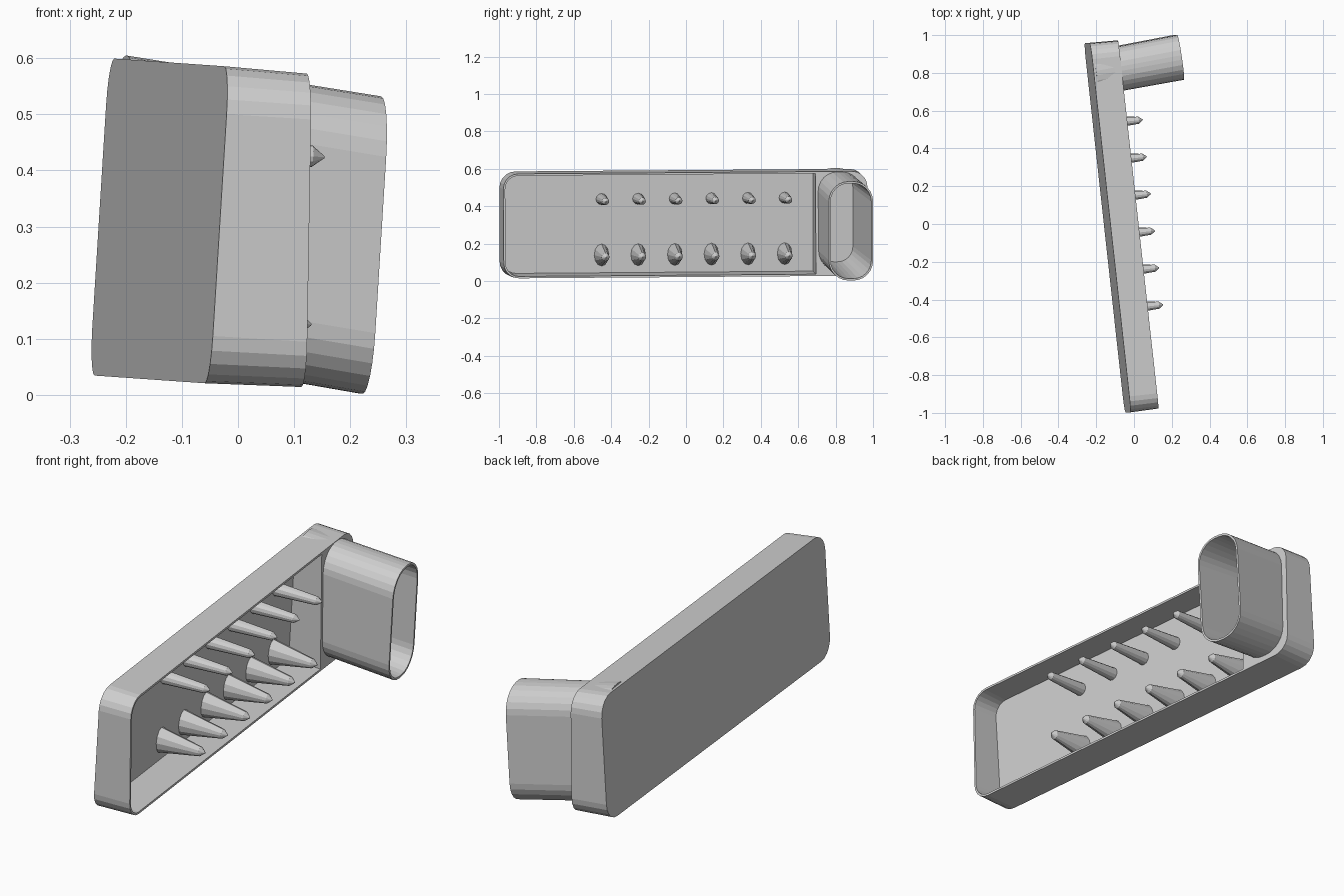
import bpy, bmesh, math
from mathutils import Vector

if "Cube" in bpy.data.objects:
    bpy.data.objects.remove(bpy.data.objects["Cube"])

grey = bpy.data.materials.new("light_grey")
grey.diffuse_color = (0.62, 0.62, 0.62, 1)
grey.use_nodes = True
grey.node_tree.nodes["Principled BSDF"].inputs["Base Color"].default_value = grey.diffuse_color

# Tilted tray frame: U along the length, W up, N out of the back plate
O = Vector((-0.14, -0.02, 0.31))
U = Vector((-0.215, 1.955, 0.015)).normalized()
W = Vector((0.035, 0, 0.565))
W = (W - U * W.dot(U)).normalized()
N = U.cross(W)
HL, HW, R = 0.983, 0.283, 0.085


def place(u, w, d):
    return O + U * u + W * w + N * d


def lip(w):
    return 0.161 - 0.045 * w      # rim is a little deeper at the bottom


def rounded(hx, hy, r, seg=5):
    pts = []
    for k, (sx, sy) in enumerate([(1, 1), (-1, 1), (-1, -1), (1, -1)]):
        for i in range(seg + 1):
            a = math.pi / 2 * (k + i / seg)
            pts.append((sx * (hx - r) + r * math.cos(a), sy * (hy - r) + r * math.sin(a)))
    return pts


def loft(name, rings, material=grey):
    """Closed solid through a list of equal-length point rings."""
    bm = bmesh.new()
    vs = [[bm.verts.new(p) for p in ring] for ring in rings]
    n = len(vs[0])
    for a, b in zip(vs, vs[1:]):
        for i in range(n):
            j = (i + 1) % n
            bm.faces.new((a[i], a[j], b[j], b[i]))
    bm.faces.new(vs[0][::-1])
    bm.faces.new(vs[-1])
    bmesh.ops.recalc_face_normals(bm, faces=bm.faces)
    me = bpy.data.meshes.new(name)
    bm.to_mesh(me)
    bm.free()
    me.materials.append(material)
    ob = bpy.data.objects.new(name, me)
    bpy.context.collection.objects.link(ob)
    return ob


def tray_ring(inset, depth, u_min=-9):
    return [place(max(u, u_min), w, depth(w))
            for u, w in rounded(HL - inset, HW - inset, R - inset)]


# Tray with drafted walls
FLOOR = 0.02
tray = loft("tray", [tray_ring(0, lambda w: 0), tray_ring(0.004, lip),
                     tray_ring(0.014, lip), tray_ring(0.021, lambda w: FLOOR)])

# Solid block filling the far end of the tray, flush with the rim
block = loft("end_block", [tray_ring(0.014, lambda w: 0.012, 0.70),
                           tray_ring(0.014, lip, 0.70)])

# Hollow oval spout, slanting out of the block
C = Vector((0.237, 0.882, 0.267))
T = Vector((-0.145, 0.989, 0))
V = Vector((0.062, 0, 1))
A = Vector((1, 0.185, -0.167))


def spout_ring(inset, back):
    return [C + T * x + V * y - A * back
            for x, y in rounded(0.12 - inset, 0.265 - inset, 0.108 - inset, 6)]


loft("spout", [spout_ring(0.003, 0.452), spout_ring(0, 0),
               spout_ring(0.01, 0), spout_ring(0.026, 0.447)])

# Cutter that opens tray and block for the spout
cutter = loft("spout_cutter", [spout_ring(0.005, -0.02), spout_ring(0.008, 0.449)])
cutter.hide_render = True
cutter.hide_viewport = True
for ob in (tray, block):
    m = ob.modifiers.new("spout_hole", 'BOOLEAN')
    m.operation = 'DIFFERENCE'
    m.solver = 'EXACT'
    m.object = cutter


# Two rows of tapered pegs with pointed tips
def peg(name, u, w, ru, rw, tip, top):
    def ring(a, b, d):
        return [place(u + a * math.cos(t), w + b * math.sin(t), d)
                for t in (2 * math.pi * i / 12 for i in range(12))]
    loft(name, [ring(ru, rw, FLOOR - 0.01), ring(tip, tip, top - 0.022),
                ring(0.002, 0.002, top)])


for i in range(6):
    u = -0.436 + 0.197 * i
    peg(f"upper_peg_{i + 1}", u, 0.132, 0.031, 0.031, 0.019, 0.24)
    peg(f"lower_peg_{i + 1}", u, -0.167, 0.041, 0.061, 0.021, 0.235)
